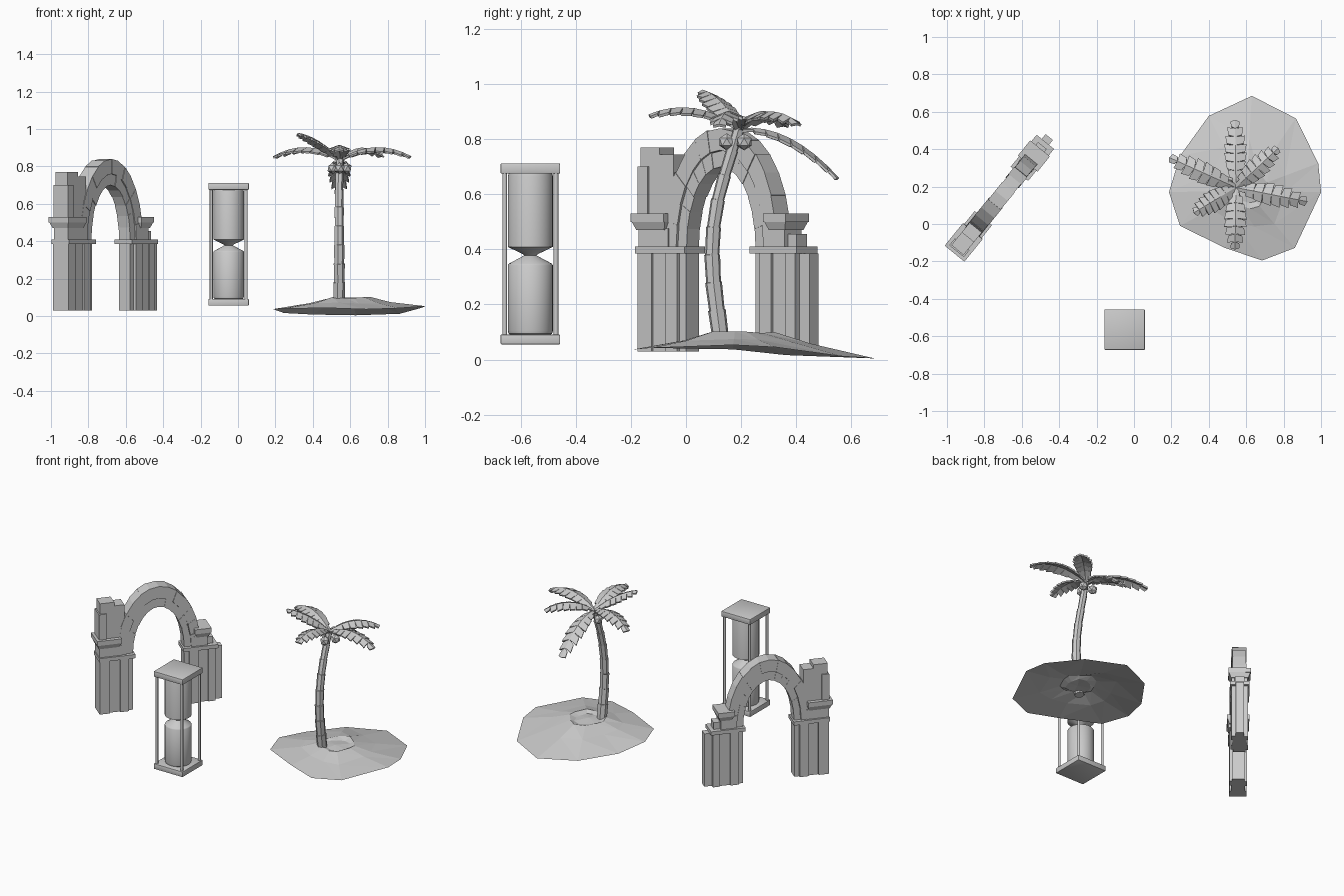
import bpy, bmesh, math, random
from mathutils import Vector, Matrix

if "Cube" in bpy.data.objects:
    bpy.data.objects.remove(bpy.data.objects["Cube"])

random.seed(4)


def finish(bm, name, smooth=False, recalc=True):
    if recalc:
        bmesh.ops.recalc_face_normals(bm, faces=bm.faces)
    me = bpy.data.meshes.new(name)
    bm.to_mesh(me)
    bm.free()
    ob = bpy.data.objects.new(name, me)
    bpy.context.collection.objects.link(ob)
    if smooth:
        bpy.context.view_layer.objects.active = ob
        ob.select_set(True)
        bpy.ops.object.shade_smooth_by_angle(angle=math.radians(35))
        ob.select_set(False)
    return ob


def hexa(bm, bottom, top):
    """Six-sided block between two four-point loops."""
    b = [bm.verts.new(p) for p in bottom]
    t = [bm.verts.new(p) for p in top]
    bm.faces.new(b[::-1])
    bm.faces.new(t)
    for i in range(4):
        j = (i + 1) % 4
        bm.faces.new((b[i], b[j], t[j], t[i]))


def box(bm, u0, u1, n, z0, z1, grow=0.0):
    """Block centred on the wall plane; grow flares its top."""
    def loop(g, z):
        return [(u0 - g, -n - g, z), (u1 + g, -n - g, z), (u1 + g, n + g, z), (u0 - g, n + g, z)]
    hexa(bm, loop(0, z0), loop(grow, z1))


def lathe(bm, profile, centre, sides):
    rings = []
    for r, z in profile:
        rings.append([bm.verts.new((centre[0] + r * math.cos(2 * math.pi * k / sides),
                                    centre[1] + r * math.sin(2 * math.pi * k / sides), z))
                      for k in range(sides)])
    for a, b in zip(rings, rings[1:]):
        for k in range(sides):
            j = (k + 1) % sides
            bm.faces.new((a[k], a[j], b[j], b[k]))
    bm.faces.new(rings[0][::-1])
    bm.faces.new(rings[-1])


# ---- Ruined arch, built along local x then turned into place
arch_frame = Matrix.Translation((-0.947, -0.143, 0)) @ Matrix.Rotation(math.radians(50.9), 4, 'Z')

# Left pier: clustered shafts, mouldings, broken upper wall
bm = bmesh.new()
for u0, u1, n in [(0, .065, .053), (.065, .13, .042), (.13, .185, .053), (.185, .215, .038)]:
    box(bm, u0, u1, n, .03, .39)
box(bm, -.005, .225, .06, .385, .41)
box(bm, .0, .14, .048, .41, .475)
box(bm, -.005, .125, .053, .47, .5, .012)
box(bm, -.02, .135, .068, .5, .53)
box(bm, .005, .095, .042, .53, .77)
box(bm, -.003, .045, .05, .53, .70)
box(bm, .095, .16, .042, .53, .745)
finish(bm, "left_pier").matrix_world = arch_frame

# Right pier: same language, lower and more ruined
bm = bmesh.new()
for u0, u1, n in [(.54, .57, .038), (.57, .625, .053), (.625, .69, .042), (.69, .735, .05)]:
    box(bm, u0, u1, n, .03, .39)
box(bm, .735, .783, .025, .03, .385)
box(bm, .53, .75, .06, .385, .41)
box(bm, .60, .685, .048, .41, .475)
box(bm, .685, .725, .03, .41, .455)
box(bm, .615, .69, .053, .47, .5, .012)
box(bm, .60, .705, .068, .5, .53)
finish(bm, "right_pier").matrix_world = arch_frame

# Two rings of arch stones
def arch_ring(name, a0, h0, a1, h1, count, n):
    bm = bmesh.new()

    def pt(a, h, t, y):
        return (.378 - a * math.cos(t), y, .41 + h * math.sin(t))
    for i in range(count):
        t0, t1 = math.pi * i / count, math.pi * (i + 1) / count
        w = n + random.uniform(-.003, .003)
        e = random.uniform(-.003, .003)
        corners = [(a0, h0, t0), (a1 + e, h1 + e, t0), (a1 + e, h1 + e, t1), (a0, h0, t1)]
        hexa(bm, [pt(*c, -w) for c in corners], [pt(*c, w) for c in corners])
    finish(bm, name).matrix_world = arch_frame


arch_ring("arch_inner_stones", .162, .29, .205, .35, 14, .037)
arch_ring("arch_outer_stones", .205, .35, .265, .43, 14, .043)

# ---- Hourglass
HX, HY = -.05, -.565
for name, z0, z1 in [("hourglass_base", .055, .091), ("hourglass_top", .675, .712)]:
    bm = bmesh.new()
    bmesh.ops.create_cube(bm, size=1, matrix=Matrix.Translation((HX, HY, (z0 + z1) / 2))
                          @ Matrix.Diagonal((.216, .216, z1 - z0, 1)))
    bmesh.ops.bevel(bm, geom=bm.edges[:], offset=.004, segments=2, affect='EDGES', profile=.5)
    finish(bm, name, True)

bm = bmesh.new()
for sx in (-1, 1):
    for sy in (-1, 1):
        lathe(bm, [(.0085, .085), (.0085, .68)], (HX + sx * .093, HY + sy * .093), 12)
finish(bm, "hourglass_posts", True)

bm = bmesh.new()
lathe(bm, [(.07, .088), (.079, .094), (.082, .105), (.082, .342), (.078, .348), (.022, .378),
           (.028, .383), (.082, .409), (.082, .665), (.078, .678)], (HX, HY), 32)
finish(bm, "hourglass_glass", True)

# ---- Sand island: thin faceted shell with a shallow hollow
rim = [(.63, .685, .004), (.865, .565, .012), (.985, .325, .045), (1.0, .17, .053), (.86, -.128, .042),
       (.685, -.195, .036), (.487, -.128, .043), (.246, -.01, .04), (.187, .17, .037),
       (.246, .364, .016), (.40, .578, .008)]
bm = bmesh.new()
mid = Vector((.60, .18, 0))
rings = [[bm.verts.new(p) for p in rim]]
for f, z, blend in [(.55, .083, .3), (.27, .102, .05), (.19, .087, 0)]:
    ring = []
    for x, y, rz in rim:
        p = mid + (Vector((x, y, 0)) - mid) * f * random.uniform(.93, 1.07)
        p.z = z * (1 - blend) + rz * blend + random.uniform(-.003, .003)
        ring.append(bm.verts.new(p))
    rings.append(ring)
N = len(rim)
for a, b in zip(rings, rings[1:]):
    for k in range(N):
        j = (k + 1) % N
        bm.faces.new((a[k], b[k], b[j]))
        bm.faces.new((a[k], b[j], a[j]))
centre = bm.verts.new((.60, .18, .094))
for k in range(N):
    bm.faces.new((rings[-1][k], centre, rings[-1][(k + 1) % N]))
finish(bm, "sand_island")

# ---- Palm trunk: stacked flared segments along a bent path
path = [(.54, .126, .075), (.54, .112, .18), (.54, .10, .28), (.54, .095, .38), (.54, .10, .48),
        (.54, .116, .58), (.54, .14, .67), (.542, .168, .76), (.545, .193, .84)]
path = [Vector(p) for p in path]
bm = bmesh.new()
prev = None
for i in range(len(path) - 1):
    d = (path[i + 1] - path[i]).normalized()
    side = Vector((1, 0, 0))
    up = d.cross(side).normalized()
    r = .033 - .0017 * i
    segs = [(path[i], r * .93), (path[i + 1], r)]
    for p, rad in segs:
        ring = [bm.verts.new(p + (side * math.cos(t) + up * math.sin(t)) * rad)
                for t in [2 * math.pi * k / 7 for k in range(7)]]
        if prev:
            for k in range(7):
                j = (k + 1) % 7
                bm.faces.new((prev[k], prev[j], ring[j], ring[k]))
        else:
            bm.faces.new(ring)
        prev = ring
bm.faces.new(prev)
finish(bm, "palm_trunk")

# Coconuts under the crown
bm = bmesh.new()
for a in (30, 150, 270):
    t = math.radians(a)
    bmesh.ops.create_icosphere(bm, subdivisions=1, radius=.031, matrix=Matrix.Translation(
        (.543 + .042 * math.cos(t), .19 + .042 * math.sin(t), .79)))
finish(bm, "coconuts")

# Palm fronds: folded leaf with stepped leaflets along an arched spine
crown = Vector((.545, .195, .835))
widths = [.018, .04, .053, .06, .06, .053, .042, .024]


def frond(name, tip, lift):
    tip = Vector(tip)
    ctrl = (crown + tip) / 2 + Vector((0, 0, lift))
    n = len(widths)

    def spine(t):
        return crown * (1 - t) ** 2 + ctrl * 2 * t * (1 - t) + tip * t * t
    flat = Vector((tip.x - crown.x, tip.y - crown.y, 0)).normalized()
    side = Vector((-flat.y, flat.x, 0))
    bm = bmesh.new()
    for i, w in enumerate(widths):
        a, b = spine(i / n), spine((i + 1) / n)
        step = b - a
        for s in (-1, 1):
            def edge(p, k, fwd):
                return p + side * s * w * k + Vector((0, 0, -.38 * w * k)) + step * fwd
            pts = [a, b, edge(b, .98, .12 if i < n - 1 else -.2), edge(a, .84, .22)]
            if s > 0:
                pts.reverse()
            bm.faces.new([bm.verts.new(p) for p in pts])
    bmesh.ops.remove_doubles(bm, verts=bm.verts, dist=.0005)
    ob = finish(bm, name)
    m = ob.modifiers.new("thickness", 'SOLIDIFY')
    m.thickness = .01
    m.offset = 0


for i, (tip, lift) in enumerate([((.54, .553, .655), .11), ((.54, -.135, .885), .095),
                                 ((.925, .12, .85), .11), ((.77, .405, .855), .10),
                                 ((.19, .355, .85), .11), ((.32, .06, .975), .05)]):
    frond("palm_frond_%d" % (i + 1), tip, lift)
